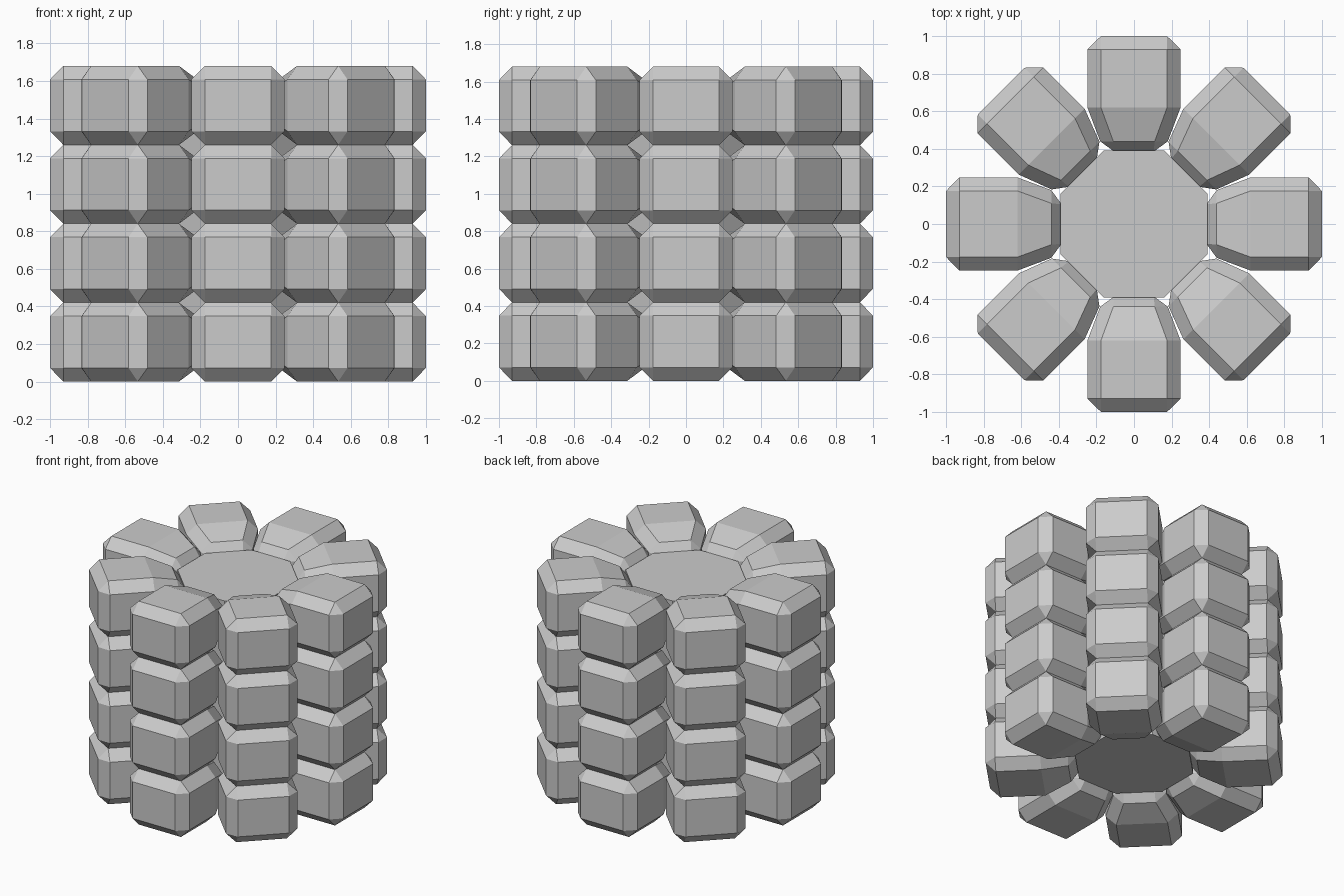
import bpy, bmesh, math
from mathutils import Matrix

if "Cube" in bpy.data.objects:
    bpy.data.objects.remove(bpy.data.objects["Cube"])

PITCH = 0.42      # height of one layer
LAYERS = 4
TEETH = 8

grey = bpy.data.materials.new("plain grey")
grey.diffuse_color = (0.6, 0.6, 0.6, 1)
grey.use_nodes = True
grey.node_tree.nodes["Principled BSDF"].inputs["Base Color"].default_value = grey.diffuse_color


def finish(name, bm):
    bmesh.ops.dissolve_limit(bm, angle_limit=0.01, verts=bm.verts, edges=bm.edges)
    bmesh.ops.recalc_face_normals(bm, faces=bm.faces)
    mesh = bpy.data.meshes.new(name)
    bm.to_mesh(mesh)
    bm.free()
    mesh.materials.append(grey)
    return mesh


def tooth_mesh():
    """Chamfered block along +y, tapering towards the core."""
    # y, half width, half height, chamfer (0 = plain rectangle)
    rings = [(0.385, 0.105, 0.075, 0), (0.44, 0.18, 0.15, 0.07),
             (0.62, 0.248, 0.21, 0.072), (0.93, 0.248, 0.21, 0.072),
             (1.0, 0.176, 0.138, 0)]
    bm = bmesh.new()
    for y, w, h, c in rings:
        for sx in (-1, 1):
            for sz in (-1, 1):
                for x, z in {(w - c, h), (w, h - c)}:
                    bm.verts.new((sx * x, y, sz * z))
    bmesh.ops.convex_hull(bm, input=bm.verts)
    return finish("tooth", bm)


# Central octagonal core with flats facing the teeth
bm = bmesh.new()
core_low, core_high = 0.115, LAYERS * PITCH - 0.115
radius = 0.39 / math.cos(math.pi / 8)
bmesh.ops.create_cone(
    bm, cap_ends=True, segments=8, radius1=radius, radius2=radius,
    depth=core_high - core_low,
    matrix=Matrix.Translation((0, 0, (core_low + core_high) / 2))
    @ Matrix.Rotation(math.pi / 8, 4, 'Z'))
core = bpy.data.objects.new("core", finish("core", bm))
bpy.context.collection.objects.link(core)

# Stacked rings of teeth
mesh = tooth_mesh()
for layer in range(LAYERS):
    for i in range(TEETH):
        tooth = bpy.data.objects.new(f"tooth_{layer + 1}_{i + 1}", mesh)
        tooth.location.z = PITCH * (layer + 0.5)
        tooth.rotation_euler.z = i * math.tau / TEETH
        bpy.context.collection.objects.link(tooth)
